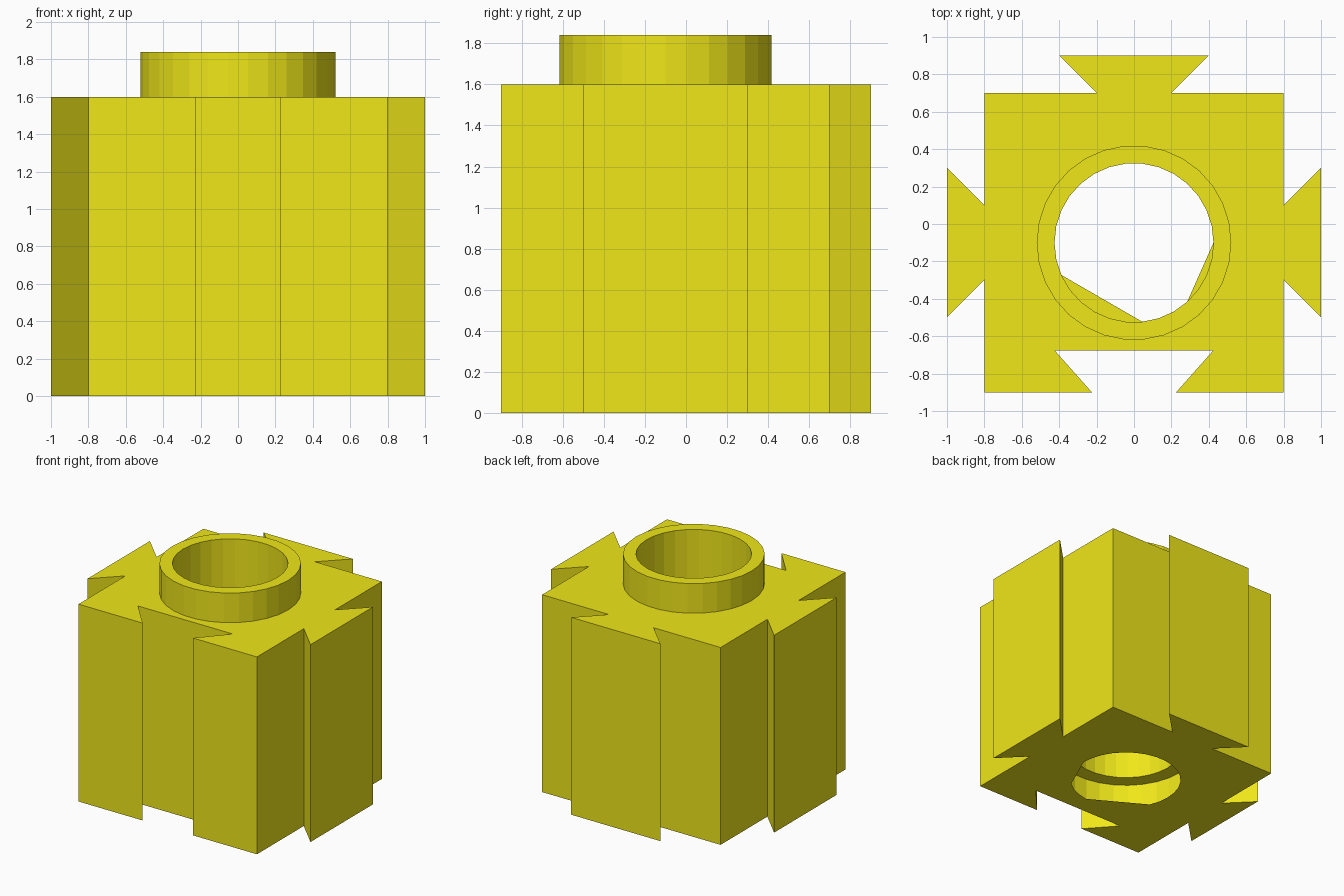
import bpy, bmesh
from math import cos, sin, radians

if "Cube" in bpy.data.objects:
    bpy.data.objects.remove(bpy.data.objects["Cube"])

H = 1.6          # body height
CY = -0.1        # y of the bore axis
TOP = 1.84       # collar top
SOCKET = 0.265   # depth of the socket under the body

bm = bmesh.new()


def loop(points, z):
    return [bm.verts.new((x, y, z)) for x, y in points]


def circle(r, skip=()):
    """30-sided circle round the bore axis, optionally without some corners."""
    return [(r * cos(radians(a)), CY + r * sin(radians(a)))
            for a in range(0, 360, 12) if a not in skip]


def wall(a, b):
    """Band of quads between two counter-clockwise loops."""
    n = len(a)
    for i in range(n):
        j = (i + 1) % n
        bm.faces.new((a[i], a[j], b[j], b[i]))


def cap(outer, inner, up):
    """Flat face between an outline and the hole inside it."""
    edges = []
    for l in (outer, inner):
        for i, v in enumerate(l):
            w = l[(i + 1) % len(l)]
            edges.append(bm.edges.get((v, w)) or bm.edges.new((v, w)))
    res = bmesh.ops.triangle_fill(bm, use_beauty=True, use_dissolve=False,
                                  edges=edges, normal=(0, 0, up))
    for f in res["geom"]:
        if isinstance(f, bmesh.types.BMFace):
            f.normal_update()
            if f.normal.z * up < 0:
                f.normal_flip()


# Right half of the outline: front slot, side dovetail, back dovetail
half = [(0.425, -0.675), (0.225, -0.9), (0.8, -0.9), (0.8, -0.3), (1.0, -0.5),
        (1.0, 0.3), (0.8, 0.1), (0.8, 0.7), (0.2, 0.7), (0.4, 0.9)]
outline = half + [(-x, y) for x, y in reversed(half)]

# Body sides
base, shoulder = loop(outline, 0), loop(outline, H)
wall(base, shoulder)

# Collar, bore and socket, as one run of rings
rings = [loop(circle(r), z) for r, z in
         ((0.52, H), (0.52, TOP), (0.425, TOP), (0.425, SOCKET),
          (0.545, SOCKET), (0.545, 0))]
for a, b in zip(rings, rings[1:]):
    wall(a, b)

# Top face, and thin bottom lip whose opening has two straight cuts
cap(shoulder, rings[0], 1)
lip = loop(circle(0.425, skip=(216, 228, 240, 252, 264, 324, 336, 348)), 0)
cap(base, lip, -1)

mesh = bpy.data.meshes.new("dovetail_block")
bm.to_mesh(mesh)
bm.free()
block = bpy.data.objects.new("dovetail_block", mesh)
bpy.context.collection.objects.link(block)

# Yellow plastic
mat = bpy.data.materials.new("yellow")
mat.diffuse_color = (0.87, 0.80, 0.01, 1)
mat.use_nodes = True
mat.node_tree.nodes["Principled BSDF"].inputs["Base Color"].default_value = mat.diffuse_color
mesh.materials.append(mat)
